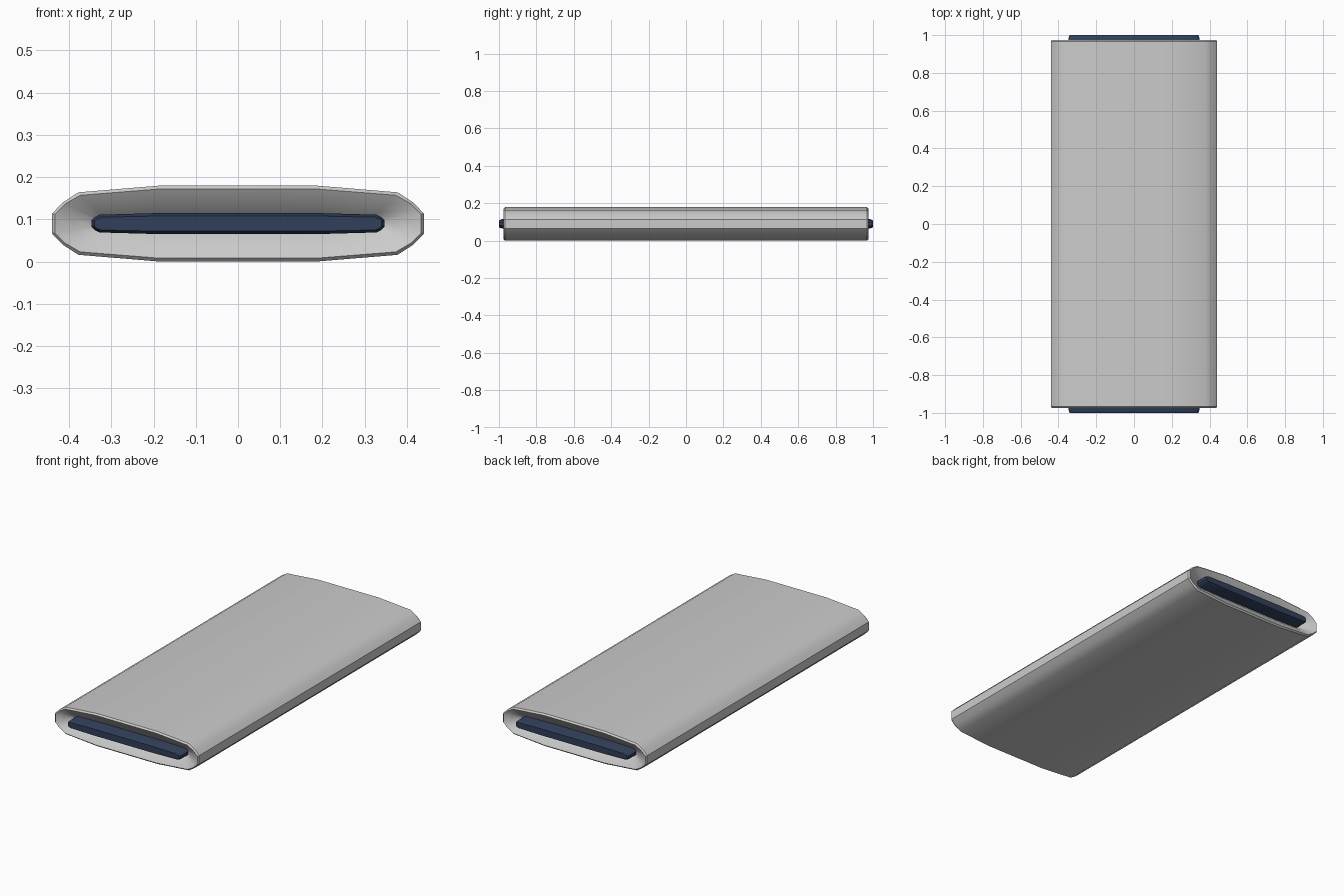
import bpy, bmesh

if "Cube" in bpy.data.objects:
    bpy.data.objects.remove(bpy.data.objects["Cube"])

ZC = 0.09  # mid height of both parts


def section(quarter):
    """Mirror a quarter outline (x, z) into a full closed loop."""
    right = quarter + [(x, -z) for x, z in reversed(quarter)]
    return right + [(-x, -z) for x, z in right]


def loft(name, rings, cap):
    """Skin a list of (y, outline) rings along y."""
    bm = bmesh.new()
    loops = [[bm.verts.new((x, y, z + ZC)) for x, z in pts] for y, pts in rings]
    n = len(loops[0])
    for a, b in zip(loops, loops[1:]):
        for i in range(n):
            j = (i + 1) % n
            bm.faces.new((a[i], a[j], b[j], b[i]))
    if cap:
        bm.faces.new(loops[0])
        bm.faces.new(loops[-1])
    bmesh.ops.recalc_face_normals(bm, faces=bm.faces)
    me = bpy.data.meshes.new(name)
    bm.to_mesh(me)
    bm.free()
    ob = bpy.data.objects.new(name, me)
    bpy.context.collection.objects.link(ob)
    bpy.ops.object.select_all(action='DESELECT')
    ob.select_set(True)
    bpy.context.view_layer.objects.active = ob
    bpy.ops.object.shade_smooth_by_angle(angle=0.52)
    return ob


def both_ends(half):
    return [(-y, p) for y, p in half] + [(y, p) for y, p in reversed(half)]


# Outer shell: rounded slab with a softened rim and a funnel recess at each end
outer = section([(0.185, 0.09), (0.378, 0.074), (0.415, 0.05), (0.44, 0.024)])
rim = section([(0.185, 0.082), (0.374, 0.067), (0.41, 0.046), (0.434, 0.022)])
mid = section([(0.185, 0.05), (0.35, 0.043), (0.378, 0.032), (0.392, 0.016)])
throat = section([(0.185, 0.025), (0.328, 0.021), (0.34, 0.015), (0.347, 0.008)])
loft("outer_shell", both_ends([(0.93, throat), (0.956, mid), (0.975, rim),
                               (0.967, outer)]), False)

# Inner core: thin bar through the shell with chamfered tips
core = section([(0.185, 0.025), (0.328, 0.021), (0.34, 0.015), (0.347, 0.008)])
tip = section([(0.185, 0.018), (0.325, 0.015), (0.335, 0.011), (0.34, 0.006)])
bar = loft("inner_core", both_ends([(1.0, tip), (0.985, core)]), True)
mat = bpy.data.materials.new("dark_blue")
mat.diffuse_color = (0.03, 0.05, 0.1, 1)
mat.use_nodes = True
mat.node_tree.nodes["Principled BSDF"].inputs["Base Color"].default_value = mat.diffuse_color
bar.data.materials.append(mat)
